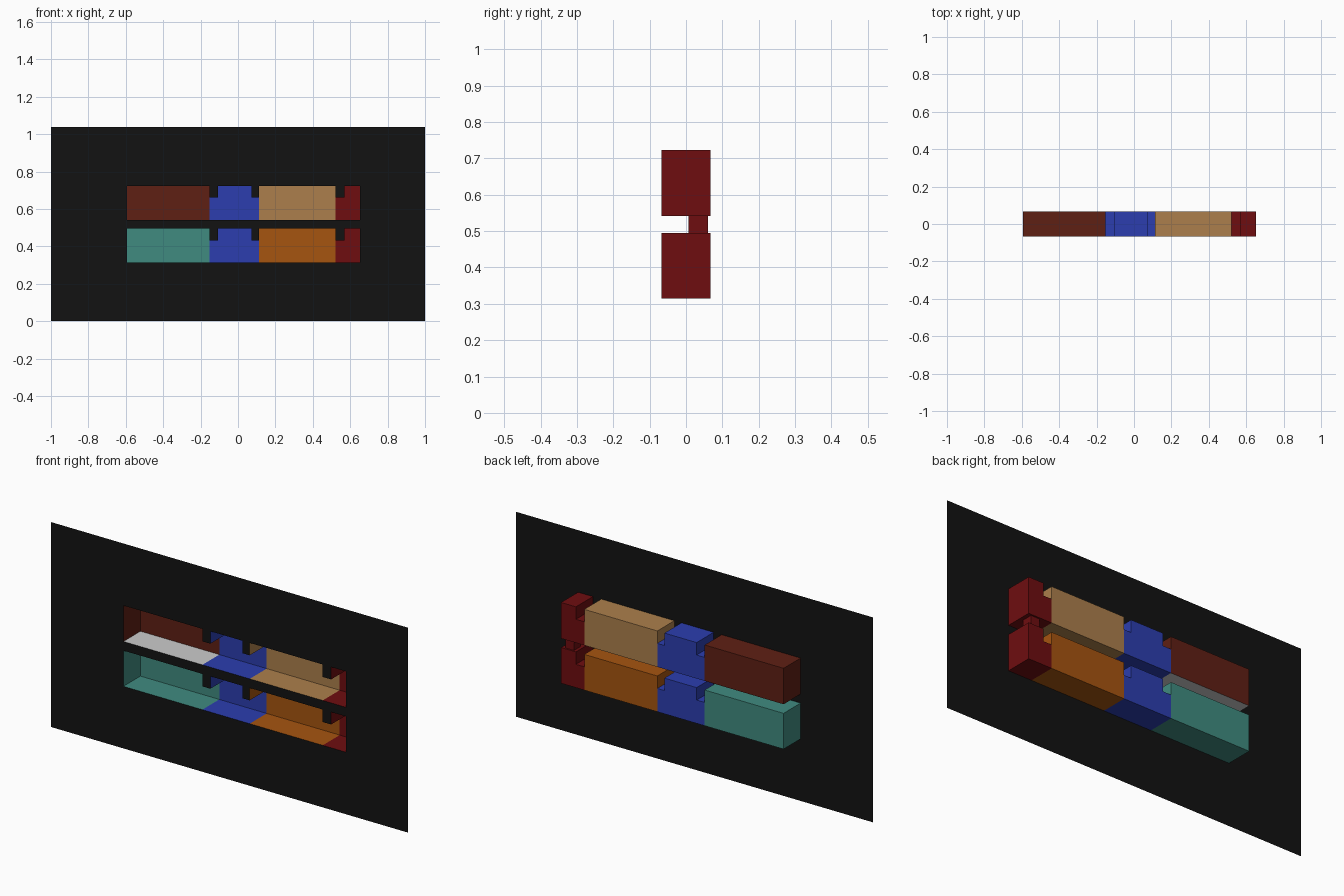
import bpy, bmesh

if "Cube" in bpy.data.objects:
    bpy.data.objects.remove(bpy.data.objects["Cube"])

Y0, Y1 = -0.068, 0.068          # panel plane, back of the recesses
NOTCH = 0.063
SLOTS = {"upper": (0.541, 0.723), "lower": (0.314, 0.495)}
X = [-0.594, -0.152, -0.107, 0.073, 0.113, 0.522, 0.569, 0.652]
NOTCHES = [(X[1], X[2]), (X[3], X[4]), (X[5], X[6])]
COLORS = {
    "black": (0.006, 0.006, 0.006), "brown": (0.114, 0.014, 0.007),
    "blue": (0.025, 0.048, 0.43), "tan": (0.413, 0.212, 0.072),
    "red": (0.156, 0.004, 0.005), "teal": (0.051, 0.258, 0.216),
    "orange": (0.381, 0.089, 0.005)}
mats = {}
for cname, rgb in COLORS.items():
    mats[cname] = bpy.data.materials.new(cname)
    mats[cname].diffuse_color = (*rgb, 1)


def make(name, quads, color=None):
    """Object from a list of polygons, welded at shared points."""
    bm = bmesh.new()
    for q in quads:
        bm.faces.new([bm.verts.new(p) for p in q])
    bmesh.ops.remove_doubles(bm, verts=bm.verts[:], dist=1e-5)
    me = bpy.data.meshes.new(name)
    bm.to_mesh(me)
    bm.free()
    if color:
        me.materials.append(mats[color])
    ob = bpy.data.objects.new(name, me)
    bpy.context.collection.objects.link(ob)
    return ob


def is_open(x, z):
    """True where a notched slot pierces the panel."""
    for lo, hi in SLOTS.values():
        if X[0] < x < X[-1] and lo < z < hi:
            in_notch = any(a < x < b for a, b in NOTCHES)
            return not (in_notch and z > hi - NOTCH)
    return False


# Thin front panel with the two slot openings
xs = [-1] + X + [1]
zs = sorted([0, 1.037] + [z for lo, hi in SLOTS.values() for z in (lo, hi - NOTCH, hi)])
cells = []
for a, b in zip(xs, xs[1:]):
    for c, d in zip(zs, zs[1:]):
        if not is_open((a + b) / 2, (c + d) / 2):
            cells.append([(a, Y0, c), (b, Y0, c), (b, Y0, d), (a, Y0, d)])
make("front_panel", cells, "black")


def bay(name, lo, mid, top, color, open_left, open_right, floor=True):
    """Recess section: back wall plus side walls; top is its left-to-right upper outline."""
    l, r = top[0][0], top[-1][0]
    pts = [(l, lo), (r, lo)] + top[::-1]
    faces = [[(x, Y1, z) for x, z in pts]]
    walls = []
    for i, p in enumerate(pts):
        q = pts[(i + 1) % len(pts)]
        if i == 0 and not floor:
            continue
        walls.append((p, q))
    for (px, pz), (qx, qz) in walls:
        seam = px == qx and {pz, qz} == {lo, mid}
        if seam and ((px == l and open_left) or (px == r and open_right)):
            continue
        faces.append([(px, Y0, pz), (px, Y1, pz), (qx, Y1, qz), (qx, Y0, qz)])
    make(name, faces, color)


# Recess sections of both slots
for slot, c_left, c_mid in (("upper", "brown", "tan"), ("lower", "teal", "orange")):
    lo, hi = SLOTS[slot]
    m = hi - NOTCH
    bay(slot + "_left_bay", lo, m, [(X[0], hi), (X[1], hi), (X[1], m)],
        c_left, False, True, floor=(slot == "lower"))
    bay(slot + "_centre_bay", lo, m,
        [(X[1], m), (X[2], m), (X[2], hi), (X[3], hi), (X[3], m), (X[4], m)],
        "blue", True, True)
    bay(slot + "_right_bay", lo, m,
        [(X[4], m), (X[4], hi), (X[5], hi), (X[5], m)], c_mid, True, True)
    bay(slot + "_end_bay", lo, m,
        [(X[5], m), (X[6], m), (X[6], hi), (X[7], hi)], "red", True, False)

# Uncoloured floor of the upper left bay
z = SLOTS["upper"][0]
make("upper_left_floor", [[(X[0], Y0, z), (X[1], Y0, z), (X[1], Y1, z), (X[0], Y1, z)]])

# Small duct joining the two end bays
ring = [(0.585, 0.007), (0.632, 0.007), (0.632, 0.06), (0.585, 0.06)]
z0, z1 = SLOTS["lower"][1], SLOTS["upper"][0]
make("end_bay_duct", [[(*p, z0), (*q, z0), (*q, z1), (*p, z1)]
                      for p, q in zip(ring, ring[1:] + ring[:1])], "red")

for m in bpy.data.materials:
    if m.users and not m.is_grease_pencil:
        m.use_nodes = True
        m.node_tree.nodes["Principled BSDF"].inputs["Base Color"].default_value = m.diffuse_color
